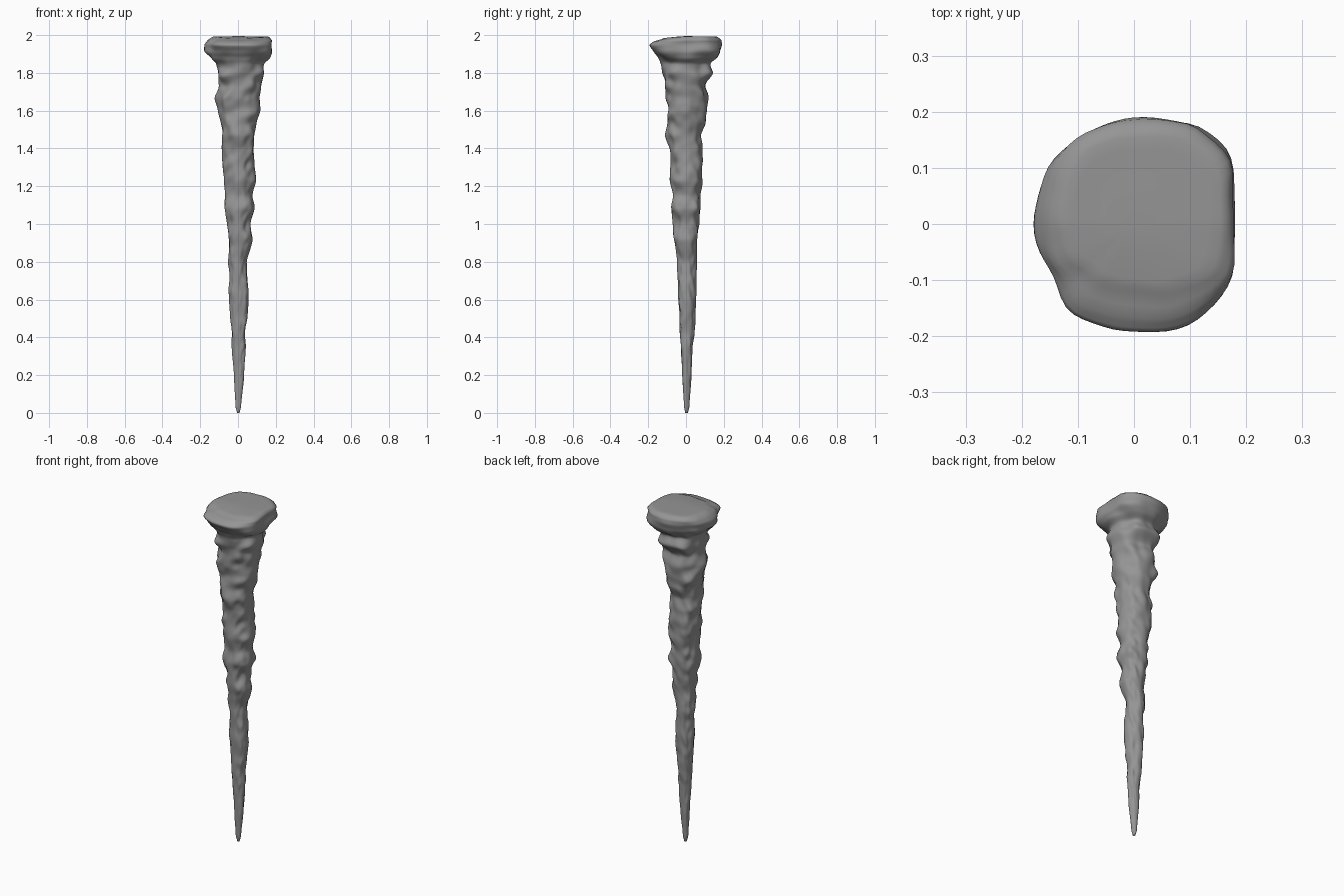
import bpy, bmesh, math
from mathutils import Vector, noise

if "Cube" in bpy.data.objects:
    bpy.data.objects.remove(bpy.data.objects["Cube"])

# Profile: height, then reach to left (-x), right (+x), front (-y), back (+y)
ROWS = [
    (0.00, .004, .008, .004, .010), (0.03, .013, .016, .010, .018),
    (0.20, .022, .032, .020, .029), (0.35, .034, .043, .026, .036),
    (0.42, .032, .036, .032, .047), (0.50, .042, .050, .034, .047),
    (0.65, .050, .056, .043, .057), (0.73, .045, .048, .044, .056),
    (0.80, .053, .045, .046, .060), (0.92, .046, .076, .064, .058),
    (1.00, .057, .070, .070, .070), (1.08, .070, .092, .080, .074),
    (1.15, .068, .076, .068, .076), (1.23, .074, .094, .080, .090),
    (1.40, .086, .083, .084, .090), (1.47, .080, .088, .108, .075),
    (1.54, .092, .100, .098, .105), (1.60, .104, .116, .092, .115),
    (1.67, .122, .118, .104, .116), (1.73, .104, .130, .106, .100),
    (1.80, .108, .142, .128, .143), (1.85, .116, .135, .130, .124),
    (1.88, .148, .168, .138, .158), (1.91, .183, .180, .160, .174),
    (1.95, .184, .172, .190, .190), (1.975, .165, .178, .165, .187),
    (1.99, .140, .165, .120, .168),
]
SEGS, RINGS = 64, 260


def reach(z):
    """Smoothly interpolated side reaches at height z."""
    for a, b in zip(ROWS, ROWS[1:]):
        if z <= b[0]:
            t = max(0, (z - a[0]) / (b[0] - a[0]))
            t = .5 * t + .5 * t * t * (3 - 2 * t)
            return [p + (q - p) * t for p, q in zip(a[1:], b[1:])]
    return ROWS[-1][1:]


def surface_point(z, ang):
    left, right, front, back = reach(z)
    c, s = math.cos(ang), math.sin(ang)
    rx, ry = (right if c > 0 else left), (back if s > 0 else front)
    r = rx * c * c + ry * s * s
    # head is squarer on its right side
    head = min(1, max(0, (z - 1.86) / .06))
    diag = (2 * s * c) ** 2
    r *= 1 + head * diag * (.15 if c > 0 else 0)
    # slanting lumps, weaker where the profile already sets the outline
    lump = noise.noise(Vector((c * 1.5, s * 1.5, z * 10 + s * .8 + 3)))
    fine = noise.noise(Vector((c * 2.4, s * 2.4, z * 19 - c + 11)))
    fade = min(1, z / .3) * (1 - .45 * head)
    r *= 1 + fade * (.35 + .65 * diag) * (.20 * lump + .17 * fine)
    # top dips slightly toward the front edge
    dip = .012 * max(0, -s) * max(0, (z - 1.95) / .04)
    return Vector((r * c, r * s, z - dip))


# Stalactite body: stacked rings from tip to flared head
bm = bmesh.new()
rings = []
for i in range(RINGS + 1):
    z = 1.99 * i / RINGS
    rings.append([bm.verts.new(surface_point(z, math.tau * j / SEGS))
                  for j in range(SEGS)])

# Nearly flat top, narrowing rings
for k in (.93, .8, .4):
    rings.append([bm.verts.new((v.co.x * k, v.co.y * k,
                                1.993 - (1.99 - v.co.z) * k * k))
                  for v in rings[RINGS]])
for lo, hi in zip(rings, rings[1:]):
    for j in range(SEGS):
        n = (j + 1) % SEGS
        bm.faces.new((lo[j], lo[n], hi[n], hi[j]))

# Close tip and top
for ring, co in ((rings[0], (.003, .004, 0)), (rings[-1], (0, 0, 1.995))):
    centre = bm.verts.new(co)
    for j in range(SEGS):
        bm.faces.new((ring[j], ring[(j + 1) % SEGS], centre))

# Soften the lumps
body = [v for ring in rings[3:RINGS - 2] for v in ring]
for _ in range(2):
    bmesh.ops.smooth_vert(bm, verts=body, factor=.5, use_axis_x=True,
                          use_axis_y=True, use_axis_z=True)
bmesh.ops.recalc_face_normals(bm, faces=bm.faces)

mesh = bpy.data.meshes.new("stalactite")
bm.to_mesh(mesh)
bm.free()
mesh.shade_smooth()

# Dark rock colour
rock = bpy.data.materials.new("dark_rock")
rock.diffuse_color = (.30, .30, .30, 1)
rock.use_nodes = True
rock.node_tree.nodes["Principled BSDF"].inputs["Base Color"].default_value = rock.diffuse_color
mesh.materials.append(rock)
stalactite = bpy.data.objects.new("stalactite", mesh)
bpy.context.collection.objects.link(stalactite)
